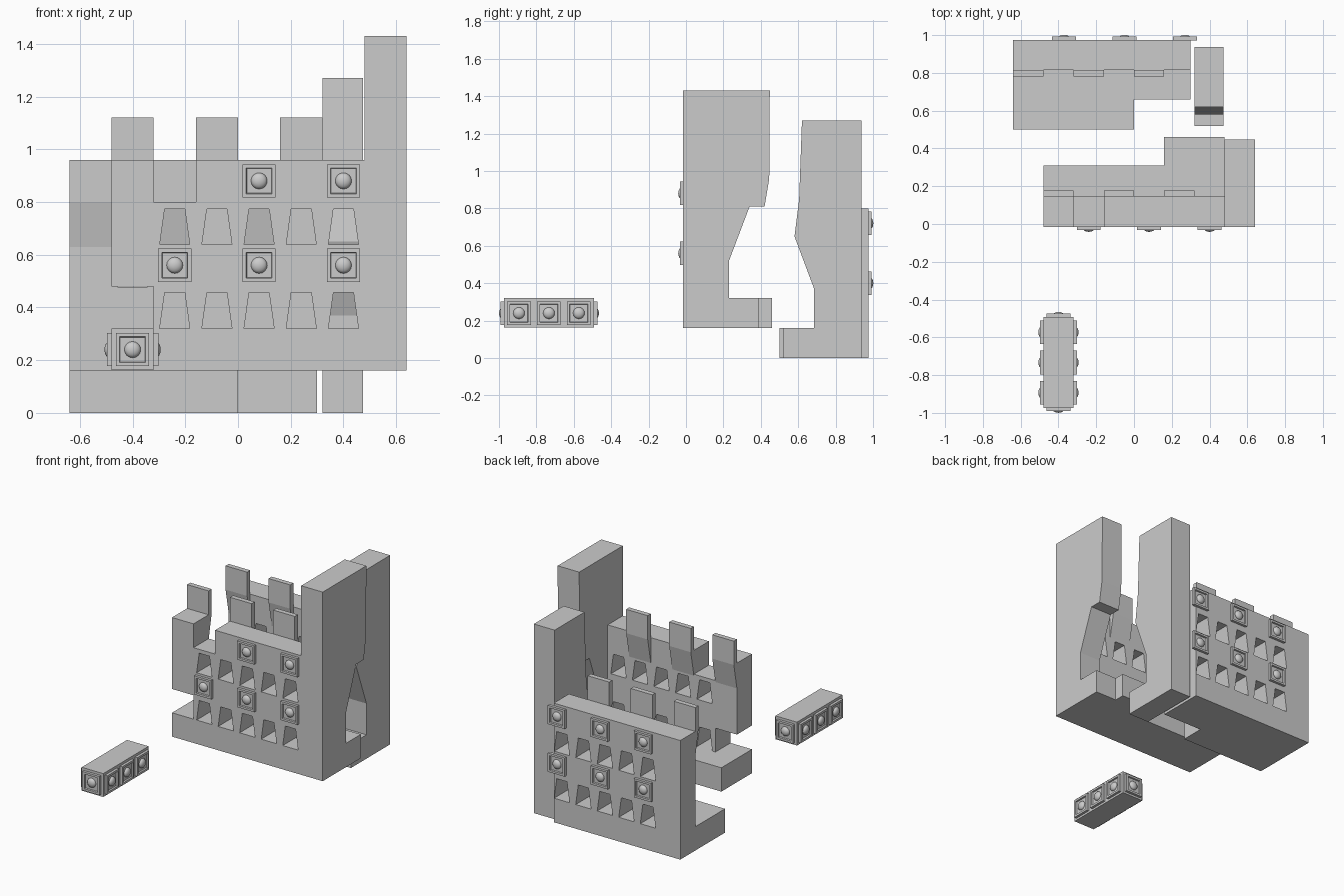
import bpy, bmesh, math
from mathutils import Matrix, Vector

if "Cube" in bpy.data.objects:
    bpy.data.objects.remove(bpy.data.objects["Cube"])

# Local axes (a, b, depth) -> world axes for each extrusion plane
PLANES = {
    'front': Matrix(((1, 0, 0, 0), (0, 0, -1, 0), (0, 1, 0, 0), (0, 0, 0, 1))),  # outline x,z
    'side': Matrix(((0, 0, 1, 0), (1, 0, 0, 0), (0, 1, 0, 0), (0, 0, 0, 1))),    # outline y,z
    'plan': Matrix.Identity(4),                                                  # outline x,y
}
DEPTH_AXIS = {'front': Vector((0, 1, 0)), 'side': Vector((1, 0, 0)), 'plan': Vector((0, 0, 1))}


def extrude(name, plane, loops, lo, hi):
    """Flat outline (first loop) with holes (other loops), extruded from lo to hi."""
    cu = bpy.data.curves.new(name, 'CURVE')
    cu.dimensions, cu.fill_mode, cu.extrude = '2D', 'BOTH', (hi - lo) / 2
    for loop in loops:
        sp = cu.splines.new('POLY')
        sp.points.add(len(loop) - 1)
        for p, (a, b) in zip(sp.points, loop):
            p.co = (a, b, 0, 1)
        sp.use_cyclic_u = True
    tmp = bpy.data.objects.new(name, cu)
    me = bpy.data.meshes.new_from_object(tmp)
    bpy.data.objects.remove(tmp)
    bpy.data.curves.remove(cu)
    me.transform(Matrix.Translation(DEPTH_AXIS[plane] * (lo + hi) / 2) @ PLANES[plane])
    bm = bmesh.new()
    bm.from_mesh(me)
    bmesh.ops.remove_doubles(bm, verts=bm.verts, dist=1e-4)
    bmesh.ops.recalc_face_normals(bm, faces=bm.faces)
    for f in bm.faces:
        f.smooth = False
    bm.to_mesh(me)
    bm.free()
    me.name = name
    ob = bpy.data.objects.new(name, me)
    bpy.context.collection.objects.link(ob)
    return ob


def box_loop(x0, x1, y0, y1):
    return [(x0, y0), (x1, y0), (x1, y1), (x0, y1)]


def doors(xs, zs):
    return [[(x - .057, z), (x + .057, z), (x + .038, z + .136), (x - .038, z + .136)]
            for z in zs for x in xs]


def stud_mesh():
    """Square framed plate with a recess and a low dome, facing +z."""
    bm = bmesh.new()
    bmesh.ops.create_cube(bm, size=1, matrix=Matrix.Translation((0, 0, .0075)) @
                          Matrix.Diagonal((.126, .126, .02, 1)))
    top = max(bm.faces, key=lambda f: f.calc_center_median().z)
    bmesh.ops.inset_region(bm, faces=[top], thickness=.02)
    bmesh.ops.inset_region(bm, faces=[top], thickness=.003)
    for v in top.verts:
        v.co.z -= .01
    flat = set(bm.faces)
    bmesh.ops.create_uvsphere(bm, u_segments=16, v_segments=8, radius=.031,
                              matrix=Matrix.Translation((0, 0, .008)) @ Matrix.Diagonal((1, 1, .6, 1)))
    for f in bm.faces:
        f.smooth = f not in flat
    me = bpy.data.meshes.new('stud')
    bm.to_mesh(me)
    bm.free()
    return me


STUD = stud_mesh()


def stud(name, loc, facing):
    ob = bpy.data.objects.new(name, STUD)
    ob.location = loc
    ob.rotation_euler = Vector(facing).to_track_quat('Z', 'Y').to_euler()
    bpy.context.collection.objects.link(ob)


# Front wall with notches and two rows of doorways
outline = [(-.48, .16), (.48, .16), (.48, .96), (-.16, .96), (-.16, .8), (-.32, .8), (-.32, .96),
           (-.48, .96), (-.48, .48), (-.32, .48), (-.32, .32), (-.48, .32)]
door_x = [-.24, -.08, .08, .24, .40]
extrude('front_wall', 'front', [outline] + doors(door_x, (.32, .638)), -.015, .145)
extrude('front_foot', 'plan',
        [[(-.48, .145), (.48, .145), (.48, .46), (.16, .46), (.16, .31), (-.48, .31)]], .16, .32)

# Back wall, one step lower and shifted left
extrude('back_wall', 'front',
        [box_loop(-.64, .30, .0, .80)] + doors([x - .16 for x in door_x], (.162, .478)), .815, .975)
extrude('back_foot', 'plan',
        [[(-.64, .815), (.30, .815), (.30, .66), (0, .66), (0, .50), (-.64, .50)]], 0, .16)

# Battlements corbelled out from the inner faces of both walls
corbel = [(.145, .79), (.178, .96), (.178, 1.12), (.145, 1.12)]
for i, x in enumerate((-.48, -.16, .16)):
    extrude(f'front_battlement_{i}', 'side', [corbel], x, x + .16)
    extrude(f'back_battlement_{i}', 'side', [[(.96 - y, z - .16) for y, z in corbel]], x - .16, x)

# Towers with profiled inner faces
extrude('front_tower', 'side',
        [[(-.015, .16), (.39, .16), (.39, .32), (.23, .32), (.23, .52), (.34, .81), (.42, .81),
          (.445, .96), (.448, 1.43), (-.015, 1.43)]], .48, .64)
extrude('back_tower', 'side',
        [[(.937, 0), (.52, 0), (.52, .16), (.685, .16), (.685, .37), (.58, .65), (.605, .85),
          (.62, 1.27), (.937, 1.27)]], .32, .475)

# Studs on the outer wall faces
for i, (x, z) in enumerate(((-.24, .56), (.08, .56), (.40, .56), (.08, .88), (.40, .88))):
    stud(f'front_stud_{i}', (x, -.015, z), (0, -1, 0))
for i, x in enumerate((-.37, -.05, .27)):
    for j, z in enumerate((.40, .72)):
        stud(f'back_stud_{i}_{j}', (x, .975, z), (0, 1, 0))

# Loose studded bar in front
extrude('loose_bar', 'plan', [box_loop(-.48, -.32, -.973, -.492)], .163, .32)
for i, y in enumerate((-.893, -.733, -.573)):
    stud(f'bar_left_stud_{i}', (-.48, y, .24), (-1, 0, 0))
    stud(f'bar_right_stud_{i}', (-.32, y, .24), (1, 0, 0))
stud('bar_front_stud', (-.40, -.973, .24), (0, -1, 0))
stud('bar_back_stud', (-.40, -.492, .24), (0, 1, 0))
